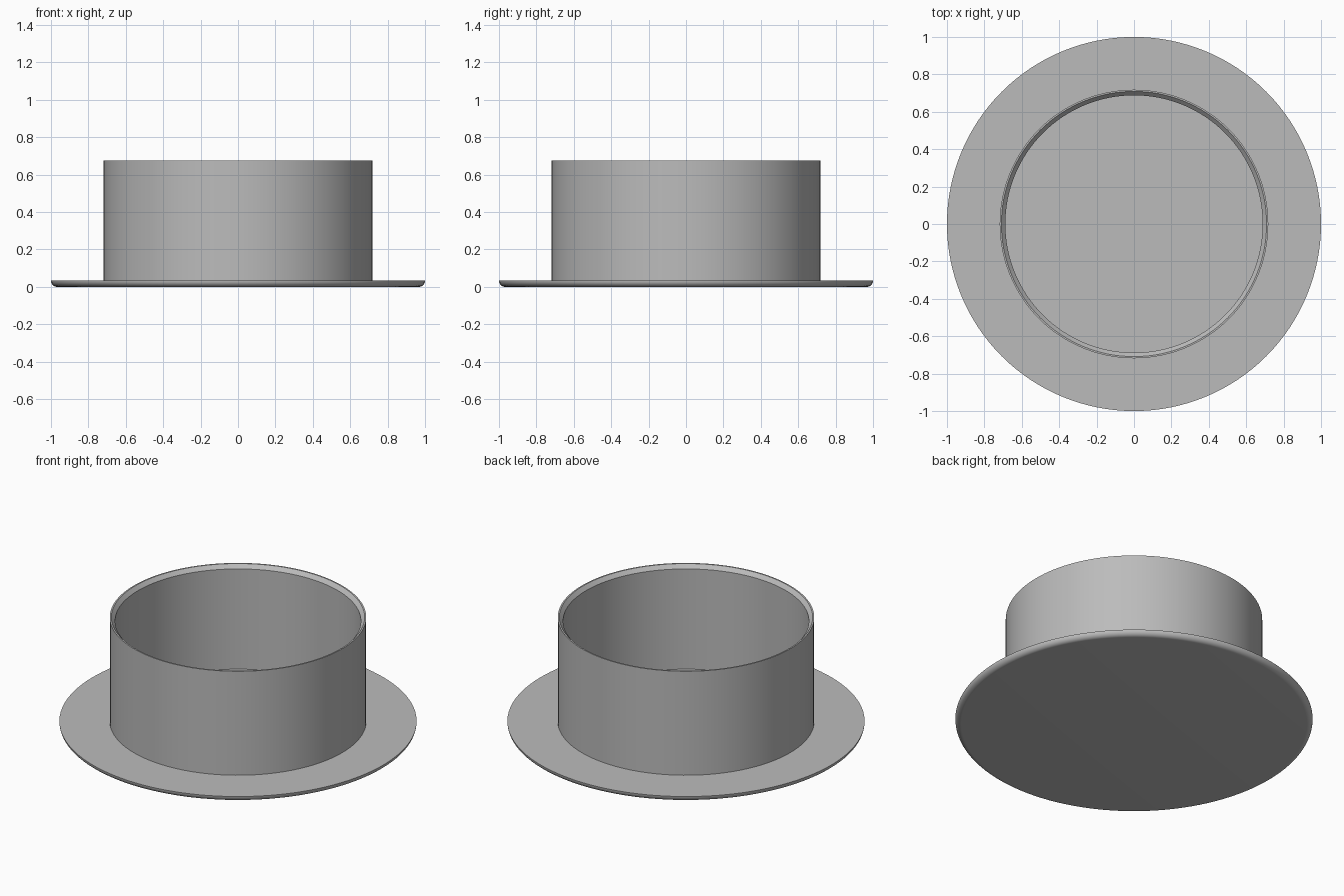
import bpy
import bmesh
from math import sin, cos, pi, radians

cube = bpy.data.objects.get("Cube")
if cube:
    bpy.data.objects.remove(cube, do_unlink=True)

SEGMENTS = 128
FLOOR = 0.033
TOP = 0.675

grey = bpy.data.materials.new("plain grey")
grey.use_nodes = True
colour = (0.5, 0.5, 0.5, 1)
grey.diffuse_color = colour
grey.node_tree.nodes["Principled BSDF"].inputs["Base Color"].default_value = colour


def lathe(name, profile):
    """Spin an (r, z) profile, starting and ending on the axis, into a solid."""
    bm = bmesh.new()
    verts = [bm.verts.new((r, 0, z)) for r, z in profile]
    edges = [bm.edges.new(pair) for pair in zip(verts, verts[1:])]
    bmesh.ops.spin(bm, geom=verts + edges, cent=(0, 0, 0), axis=(0, 0, 1),
                   angle=2 * pi, steps=SEGMENTS)
    bmesh.ops.remove_doubles(bm, verts=bm.verts, dist=1e-5)
    bmesh.ops.recalc_face_normals(bm, faces=bm.faces)
    mesh = bpy.data.meshes.new(name)
    bm.to_mesh(mesh)
    bm.free()
    mesh.materials.append(grey)
    obj = bpy.data.objects.new(name, mesh)
    bpy.context.collection.objects.link(obj)
    bpy.ops.object.select_all(action="DESELECT")
    obj.select_set(True)
    bpy.context.view_layer.objects.active = obj
    bpy.ops.object.shade_smooth_by_angle(angle=radians(30))
    return obj


# Rounded lower edge of the flange
STEPS = 8
fillet = [(1 - FLOOR + FLOOR * sin(a), FLOOR - FLOOR * cos(a))
          for a in (i * pi / 2 / STEPS for i in range(STEPS + 1))]

# Flange, open collar with a chamfered inner lip, and the floor inside it
lathe("flanged_cap", [(0, 0)] + fillet + [
    (0.718, FLOOR),
    (0.718, TOP),
    (0.709, TOP),
    (0.688, TOP - 0.023),
    (0.688, FLOOR),
    (0, FLOOR),
])
